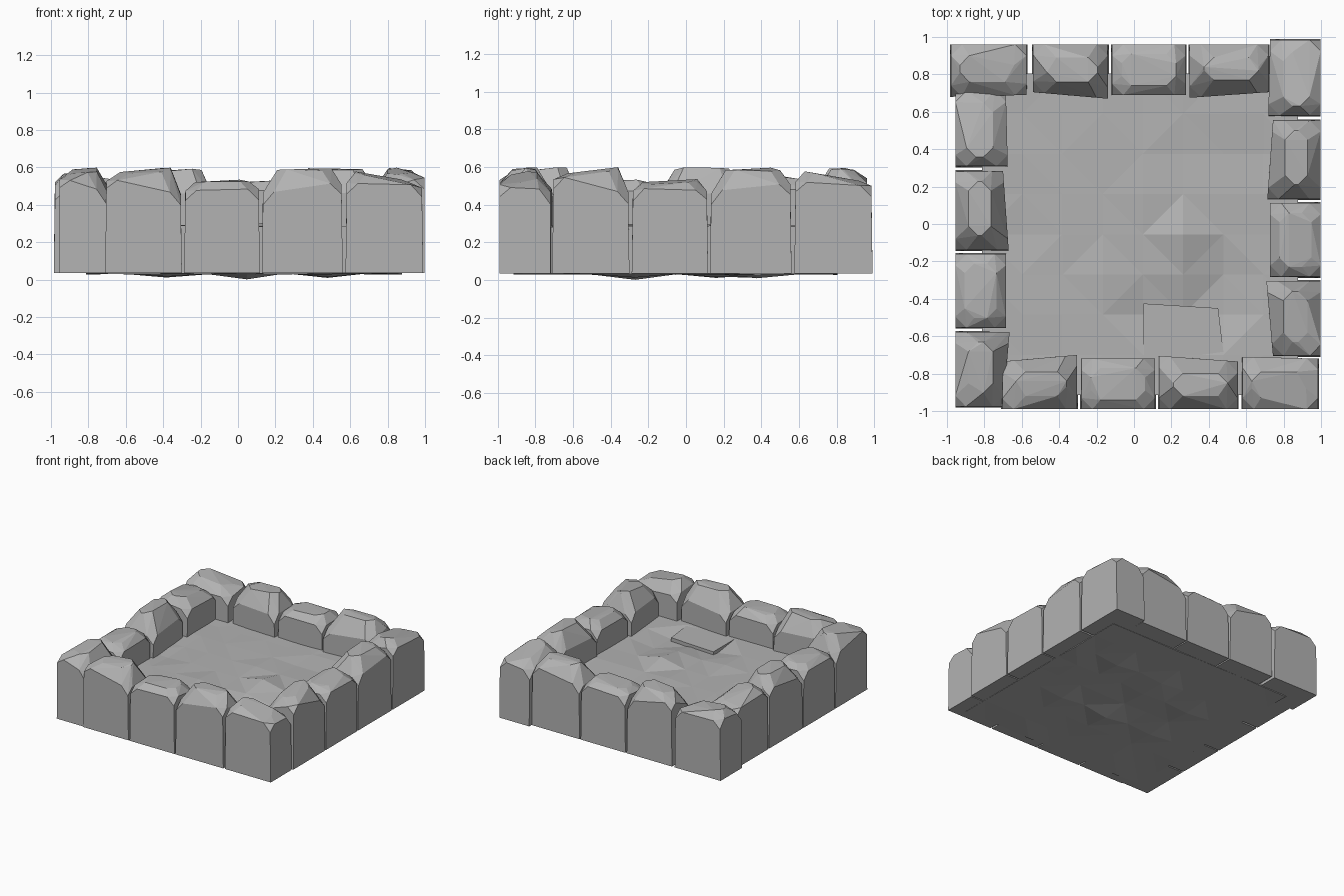
import bpy
import bmesh
import random
from mathutils import Matrix, Vector

random.seed(4)

cube = bpy.data.objects.get("Cube")
if cube:
    bpy.data.objects.remove(cube, do_unlink=True)

GREY = (0.45, 0.45, 0.45, 1.0)
stone_grey = bpy.data.materials.new("stone_grey")
stone_grey.use_nodes = True
stone_grey.diffuse_color = GREY
stone_grey.node_tree.nodes["Principled BSDF"].inputs["Base Color"].default_value = GREY

BASE = 0.035
OUTER = -0.99


def finish(bm, name):
    """Turn a bmesh into a flat-shaded grey object."""
    bmesh.ops.recalc_face_normals(bm, faces=bm.faces)
    mesh = bpy.data.meshes.new(name)
    bm.to_mesh(mesh)
    bm.free()
    mesh.materials.append(stone_grey)
    obj = bpy.data.objects.new(name, mesh)
    bpy.context.collection.objects.link(obj)
    return obj


def hull(points, name):
    """Chiselled block wrapped around a few points."""
    bm = bmesh.new()
    for p in points:
        bm.verts.new(p)
    out = bmesh.ops.convex_hull(bm, input=bm.verts)
    loose = [g for g in out["geom_interior"] if isinstance(g, bmesh.types.BMVert)]
    bmesh.ops.delete(bm, geom=loose, context="VERTS")
    bmesh.ops.dissolve_limit(bm, angle_limit=0.03, verts=bm.verts, edges=bm.edges)
    return finish(bm, name)


def cut_ring(corners, size, drop):
    """Two points beside each corner, plus the corner itself set lower."""
    ring = []
    for i, c in enumerate(corners):
        for n in (corners[i - 1], corners[(i + 1) % 4]):
            ring.append(c.lerp(n, size / (n - c).length))
        if drop:
            ring.append(c - Vector((0, 0, drop)))
    return ring


def stone_points(x0, x1, in_l, in_r, shoulder, crown, top):
    """Corners run outer left, outer right, inner right, inner left."""
    plan = [(x0, OUTER), (x1, OUTER), (x1, in_r), (x0, in_l)]
    base = [Vector((x, y, BASE)) for x, y in plan]
    mid = Vector(((x0 + x1) / 2, -0.85))
    sides = []
    for (x, y), z in zip(plan, shoulder):
        lean = 0.006 if x < mid.x else -0.006
        sides.append(Vector((x + lean, y, z)))
    l, r, o, i = crown
    zl, zr = top
    crest = [Vector((l, o, zl)), Vector((r, o, zr)),
             Vector((r, i, zr + 0.01)), Vector((l, i, zl))]
    return base + cut_ring(sides, 0.06, 0.06) + cut_ring(crest, 0.05, 0)


# One row of four blocks; the other three sides reuse it
ROW = {
    "sloped": (-0.71, -0.30, -0.735, -0.70, (0.55, 0.46, 0.45, 0.46),
               (-0.63, -0.36, -0.92, -0.79), (0.57, 0.585)),
    "low": (-0.288, 0.117, -0.72, -0.72, (0.48, 0.48, 0.47, 0.47),
            (-0.23, 0.06, -0.94, -0.77), (0.515, 0.52)),
    "tall": (0.127, 0.56, -0.705, -0.735, (0.46, 0.52, 0.47, 0.45),
             (0.21, 0.50, -0.92, -0.80), (0.59, 0.58)),
    "corner": (0.575, 0.99, -0.71, -0.72, (0.52, 0.50, 0.47, 0.49),
               (0.63, 0.92, -0.93, -0.79), (0.57, 0.515)),
}

turn = Matrix.Rotation(1.5707963, 4, "Z")
flip_y = Matrix.Diagonal((1, -1, 1, 1))
flip_x = Matrix.Diagonal((-1, 1, 1, 1))
SIDES = {
    "front": Matrix.Identity(4),
    "right": Matrix.Translation((0.008, 0, 0)) @ turn,
    "back": Matrix.Translation((0.165, -0.03, 0)) @ flip_y,
    "left": Matrix.Translation((0.035, -0.272, 0)) @ flip_x @ turn,
}

for side, place in SIDES.items():
    for kind, spec in ROW.items():
        move = place
        if side == "back" and kind == "corner":
            move = Matrix.Translation((-1.725, 0, 0)) @ place
        points = []
        for p in stone_points(*spec):
            q = move @ p
            if q.z > 0.4:
                q += Vector((0, 0, random.uniform(-0.008, 0.008)))
            points.append(q)
        hull(points, f"{side}_{kind}_block")

# Floor slab: an uneven top and underside joined round the rim
CELL = 0.215
CENTRE = Vector((0.048, -0.055, 0))
TOP_SHIFT = {(1, 0): 0.045, (1, -2): -0.03, (0, -2): -0.03, (2, -2): -0.03,
             (0, -1): -0.005, (2, -1): -0.025, (1, -1): 0.01, (0, 1): 0.01,
             (1, 2): -0.01, (2, 2): -0.01, (3, 2): -0.01,
             (-1, -1): 0.012, (-3, 0): -0.01}
LOW_SHIFT = {(0, -1): -0.03, (-2, 1): -0.02, (2, 2): -0.022, (0, 2): -0.018,
             (-2, -1): -0.015, (2, -1): -0.018, (0, 1): -0.015}


def uneven_grid(bm, z, shifts):
    made = bmesh.ops.create_grid(bm, x_segments=8, y_segments=8, size=CELL * 4,
                                 matrix=Matrix.Translation((0, 0, z)))["verts"]
    for v in made:
        key = (round(v.co.x / CELL), round(v.co.y / CELL))
        v.co.z += shifts.get(key, random.uniform(-0.004, 0.004))
        v.co += CENTRE
        if key[0] == 4:
            v.co.x -= 0.03


floor = bmesh.new()
uneven_grid(floor, 0.285, TOP_SHIFT)
uneven_grid(floor, 0.031, LOW_SHIFT)
rim = [e for e in floor.edges if e.is_boundary]
bmesh.ops.bridge_loops(floor, edges=rim)
bmesh.ops.triangulate(floor, faces=floor.faces)
finish(floor, "floor_slab")

# Flagstone with a raised broken edge
edge = [(0.05, -0.425), (0.45, -0.45), (0.48, -0.70), (0.05, -0.70)]
hull([Vector((x, y, z)) for x, y in edge for z in (0.2, 0.286)], "raised_flagstone")
